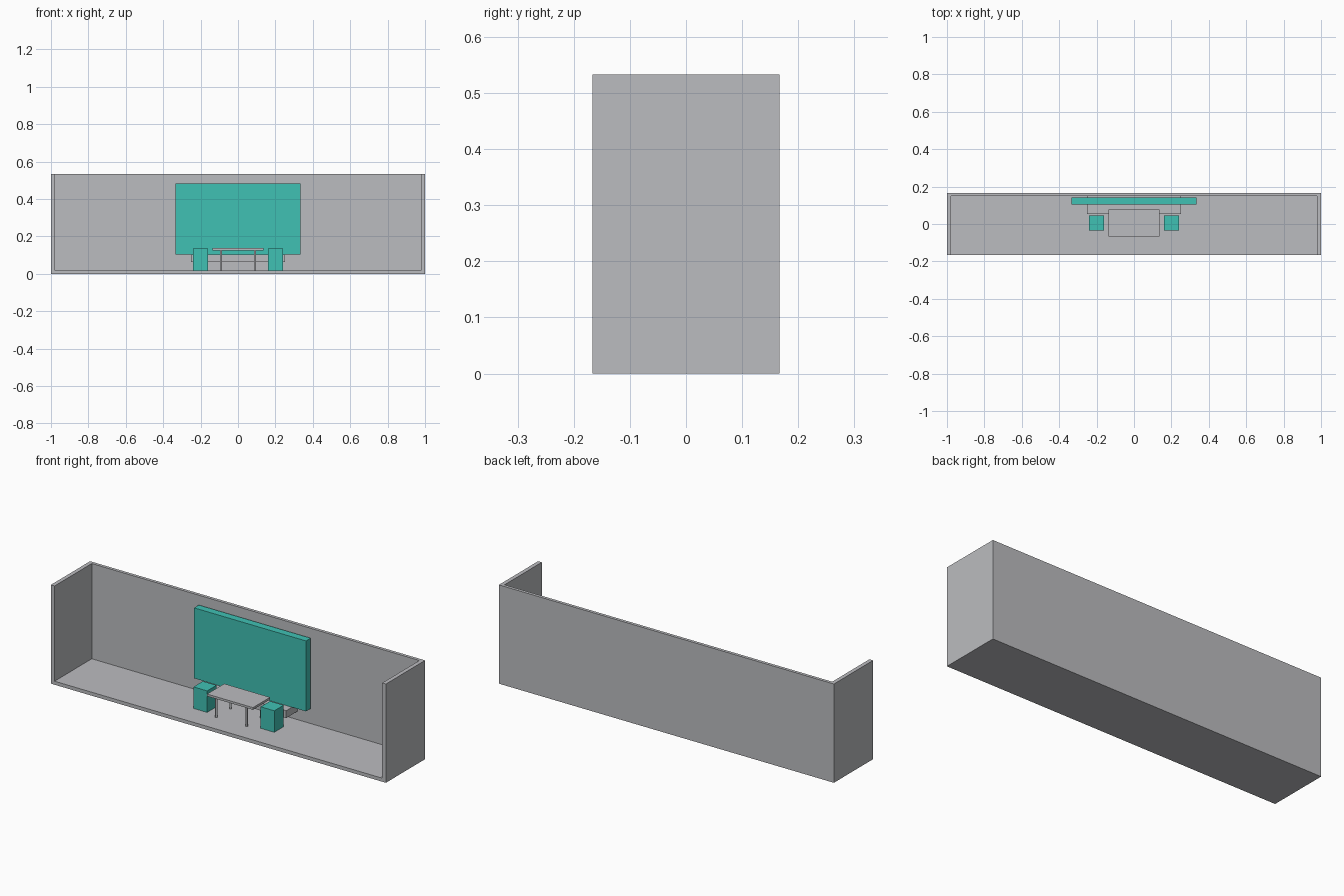
import bpy

if "Cube" in bpy.data.objects:
    bpy.data.objects.remove(bpy.data.objects["Cube"])

def material(name, rgb):
    m = bpy.data.materials.new(name)
    m.diffuse_color = (*rgb, 1)
    m.use_nodes = True
    m.node_tree.nodes["Principled BSDF"].inputs["Base Color"].default_value = m.diffuse_color
    return m

grey = material("light_grey", (0.50, 0.505, 0.525))
teal = material("teal", (0.051, 0.533, 0.456))

def box(name, x, y, z, mat):
    """Box from (min, max) ranges on each axis."""
    bpy.ops.mesh.primitive_cube_add(size=1)
    ob = bpy.context.object
    ob.name = name
    ob.scale = [r[1] - r[0] for r in (x, y, z)]
    ob.location = [(r[0] + r[1]) / 2 for r in (x, y, z)]
    bpy.ops.object.transform_apply(location=True, rotation=False, scale=True)
    ob.data.materials.append(mat)
    return ob

# Open booth shell: floor, back wall and two end walls
shell = box("booth_shell", (-1, 1), (-0.167, 0.167), (0, 0.533), grey)
cutter = box("shell_cutter", (-0.978, 0.978), (-0.4, 0.15), (0.019, 0.8), grey)
cut = shell.modifiers.new("hollow", 'BOOLEAN')
cut.operation = 'DIFFERENCE'
cut.solver = 'EXACT'
cut.object = cutter
bpy.context.view_layer.objects.active = shell
bpy.ops.object.modifier_apply(modifier="hollow")
bpy.data.objects.remove(cutter, do_unlink=True)

# Display panel and the shelf under it
box("display_panel", (-0.334, 0.334), (0.103, 0.143), (0.104, 0.484), teal)
box("wall_shelf", (-0.25, 0.25), (0.054, 0.15), (0.064, 0.104), grey)

# Table top
CY = 0.005
box("table_top", (-0.137, 0.137), (CY - 0.073, CY + 0.073), (0.125, 0.137), grey)

for sx, side in ((-1, "left"), (1, "right")):
    # Block stools
    xs = sorted((sx * 0.16, sx * 0.241))
    box(f"stool_{side}", xs, (CY - 0.04, CY + 0.04), (0.019, 0.135), teal)
    # Round table legs
    for sy, end in ((-1, "front"), (1, "back")):
        bpy.ops.mesh.primitive_cylinder_add(
            vertices=16, radius=0.0055, depth=0.106,
            location=(sx * 0.091, CY + sy * 0.06, 0.072))
        leg = bpy.context.object
        leg.name = f"table_leg_{end}_{side}"
        leg.data.materials.append(grey)
        bpy.ops.object.shade_smooth_by_angle()
